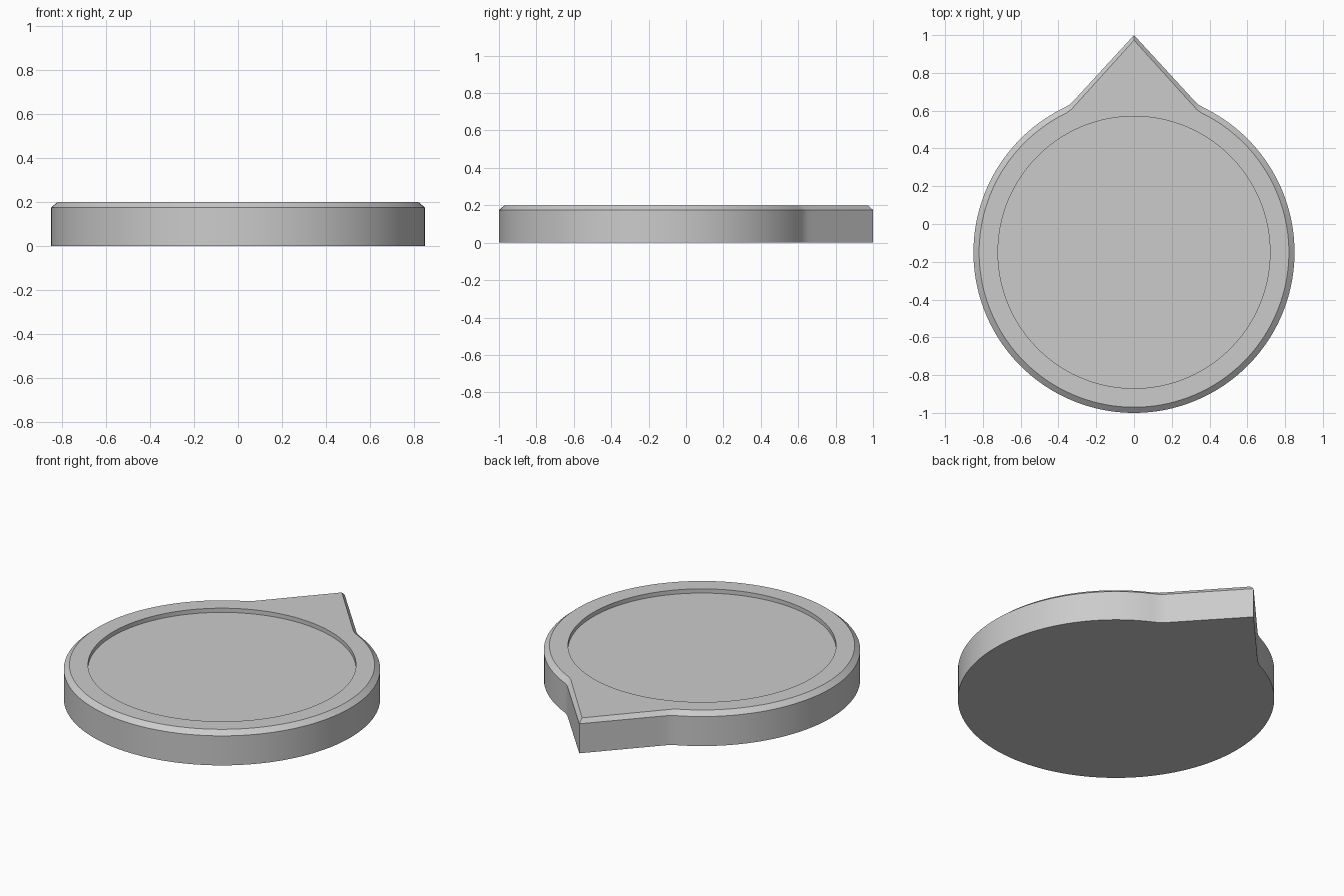
import bpy, bmesh, math

if "Cube" in bpy.data.objects:
    bpy.data.objects.remove(bpy.data.objects["Cube"])

CY = -0.15      # centre of the round body
N_ARC, N_EDGE = 160, 12


def outline(radius, tip, join, blend):
    """Round body with a triangular pointer; points run from the tip clockwise."""
    side = [(join[0] * i / N_EDGE, tip + (join[1] - tip) * i / N_EDGE)
            for i in range(N_EDGE + 1)]
    side.append(blend)
    a0 = 0.45   # angle from +y where the arc begins
    half = [(radius * math.sin(a), CY + radius * math.cos(a))
            for a in (a0 + (math.pi - a0) * i / (N_ARC // 2)
                      for i in range(N_ARC // 2 + 1))]
    right = side + half
    left = [(-x, y) for x, y in reversed(right[1:-1])]
    return right + left


outer = outline(0.85, 1.0, (0.322, 0.65), (0.343, 0.631))
inner = outline(0.82, 0.973, (0.315, 0.625), (0.333, 0.606))


def circle_like(pts, radius):
    """Circle sampled at the same directions as an outline."""
    out = []
    for x, y in pts:
        a = math.atan2(x, y - CY)
        out.append((radius * math.sin(a), CY + radius * math.cos(a)))
    return out


recess = circle_like(inner, 0.72)

# Stack of rings: base, wall top, chamfer top, recess rim, recess floor
bm = bmesh.new()
rings = [[bm.verts.new((x, y, z)) for x, y in pts] for pts, z in (
    (outer, 0.0), (outer, 0.175), (inner, 0.2), (recess, 0.2), (recess, 0.175))]
n = len(outer)
for a, b in zip(rings, rings[1:]):
    for i in range(n):
        j = (i + 1) % n
        bm.faces.new((a[i], a[j], b[j], b[i]))
bm.faces.new(rings[0])
bm.faces.new(rings[-1])
bmesh.ops.recalc_face_normals(bm, faces=bm.faces)

mesh = bpy.data.meshes.new("pointer_disc")
bm.to_mesh(mesh)
bm.free()
disc = bpy.data.objects.new("pointer_disc", mesh)
bpy.context.collection.objects.link(disc)

# Smooth round wall, crisp chamfer and rim edges
bpy.context.view_layer.objects.active = disc
disc.select_set(True)
bpy.ops.object.shade_smooth_by_angle(angle=math.radians(30))
